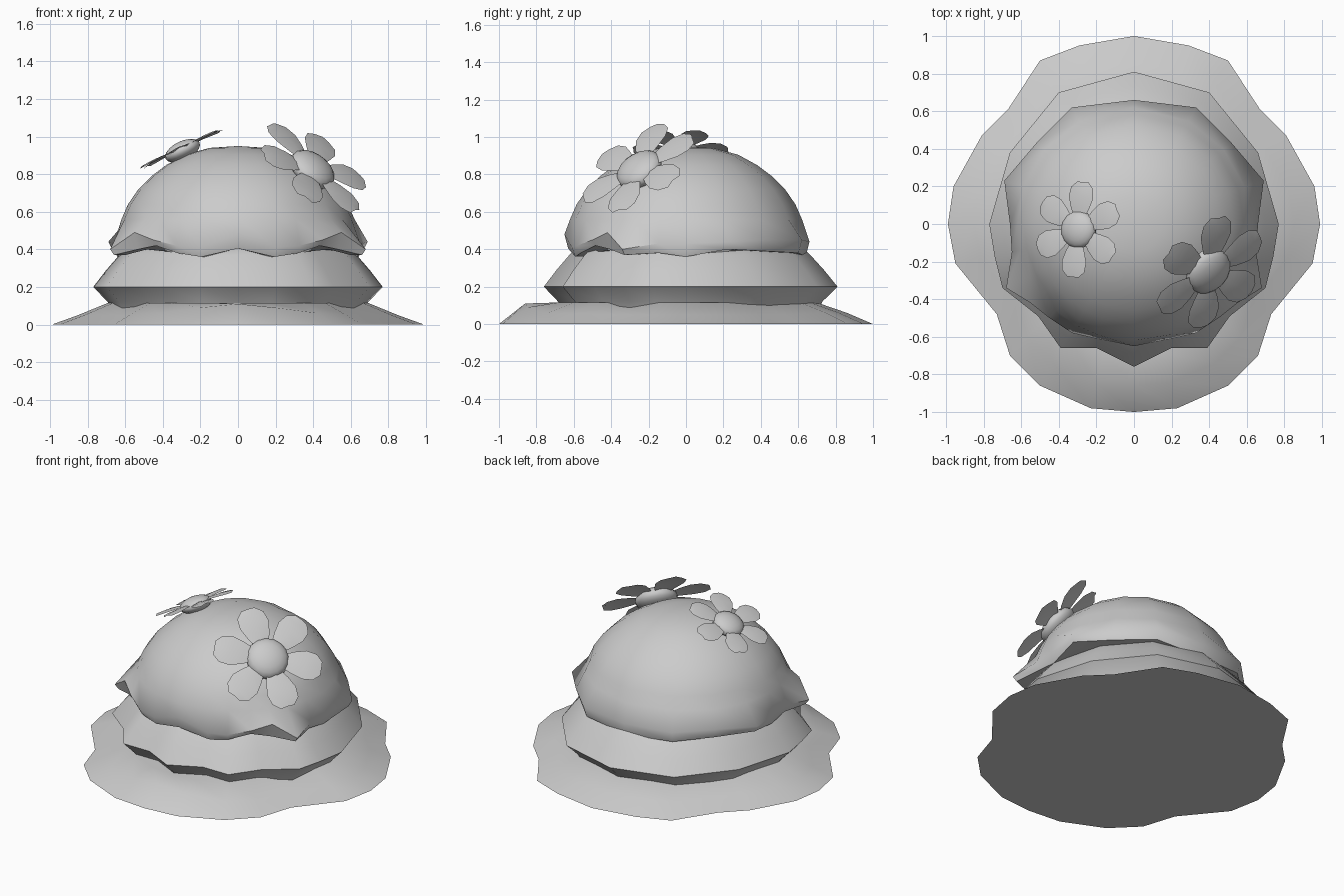
import bpy, bmesh, math
from mathutils import Vector, Matrix

if "Cube" in bpy.data.objects:
    bpy.data.objects.remove(bpy.data.objects["Cube"])

grey = bpy.data.materials.new("plain grey")
grey.diffuse_color = (0.6, 0.6, 0.6, 1)
grey.use_nodes = True
grey.node_tree.nodes["Principled BSDF"].inputs["Base Color"].default_value = grey.diffuse_color


def finish(name, bm, angle=40):
    bmesh.ops.recalc_face_normals(bm, faces=bm.faces)
    mesh = bpy.data.meshes.new(name)
    bm.to_mesh(mesh)
    bm.free()
    mesh.materials.append(grey)
    ob = bpy.data.objects.new(name, mesh)
    bpy.context.collection.objects.link(ob)
    bpy.ops.object.select_all(action='DESELECT')
    ob.select_set(True)
    bpy.context.view_layer.objects.active = ob
    bpy.ops.object.shade_smooth_by_angle(angle=math.radians(angle))
    return ob


def mirrored(half):
    """Close a half outline, listed from back to front, across x = 0."""
    return half + [(-p[0], *p[1:]) for p in half[-2:0:-1]]


def loft(name, rings, angle=40):
    """Skin a stack of rings and cap both ends."""
    bm = bmesh.new()
    loops = [[bm.verts.new(p) for p in ring] for ring in rings]
    n = len(loops[0])
    for a, b in zip(loops, loops[1:]):
        for i in range(n):
            j = (i + 1) % n
            bm.faces.new((a[i], a[j], b[j], b[i]))
    bm.faces.new(loops[0])
    # the top is closed as a fan
    tip = bm.verts.new(sum((v.co for v in loops[-1]), Vector()) / n)
    if name == "dome_icing":
        tip.co = (0, 0, 0.95)
    for i in range(n):
        bm.faces.new((loops[-1][i], loops[-1][(i + 1) % n], tip))
    return finish(name, bm, angle)


# Spreading puddle: x, y, height of the shoulder
puddle = mirrored([(0, 1, .06), (.29, .95, .06), (.5, .87, .06), (.67, .61, .05),
                   (.81, .47, .05), (.96, .2, .05), (.99, 0, .05), (.95, -.21, .05),
                   (.73, -.48, .05), (.66, -.7, .055), (.5, -.86, .06),
                   (.23, -.98, .09), (0, -1, .11)])
loft("puddle", [[(x, y, 0) for x, y, h in puddle],
                [(x * .86, y * .86, h) for x, y, h in puddle],
                [(x * .7, y * .7, .115) for x, y, h in puddle]], 50)

# Middle bulge
bulge = mirrored([(0, .81), (.4, .7), (.66, .38), (.77, 0), (.74, -.18), (.7, -.34),
                  (.51, -.49), (.39, -.66), (.2, -.66), (0, -.76)])
loft("middle_layer", [[(x * s, y * s, z) for x, y in bulge] for s, z in
                      ((.86, .05), (.9, .12), (1, .2), (.91, .29), (.82, .37), (.75, .42))], 50)

# Dome with a dripping lip: x, y, lip height, bottom height
lip = mirrored([(0, .66, .44, .36), (.33, .62, .45, .38), (.52, .43, .45, .39),
                (.69, .23, .44, .40), (.66, 0, .43, .36), (.65, -.15, .43, .38),
                (.68, -.34, .40, .37), (.55, -.42, .49, .40), (.45, -.5, .45, .42),
                (.33, -.58, .42, .38), (.2, -.61, .41, .36), (0, -.65, .48, .405)])


def circle_ring(r, z):
    return [(*(Vector(p[:2]).normalized() * r), z) for p in lip]


loft("dome_icing", [[(x * .88, y * .88, b) for x, y, h, b in lip],
                    [(x * .97, y * .97, b) for x, y, h, b in lip],
                    [(x, y, h) for x, y, h, b in lip]]
     + [circle_ring(r, z) for r, z in ((.62, .56), (.585, .64), (.53, .72), (.46, .79),
                                       (.38, .85), (.28, .905), (.15, .94))], 50)


def flower(name, centre, normal, toward, radius):
    """Six cupped petals around a flattened button."""
    n = Vector(normal).normalized()
    u = Vector(toward)
    u = (u - n * u.dot(n)).normalized()
    v = n.cross(u)
    frame = Matrix.Translation(centre) @ Matrix((u, v, n)).transposed().to_4x4()
    # petal half outline: distance outward, half width
    side = [(.3, .14), (.45, .21), (.66, .275), (.85, .25), (.97, .13)]
    bm = bmesh.new()
    for k in range(6):
        turn = frame @ Matrix.Rotation(k * math.pi / 3, 4, 'Z')
        rows = []
        for d, w in side:
            lift = .05 - .16 * (d - .6) ** 2
            rows.append([bm.verts.new(turn @ (Vector((d, s * w, lift + (0 if s else .03))) * radius))
                         for s in (-1, 0, 1)])
        for a, b in zip(rows, rows[1:]):
            for i in (0, 1):
                bm.faces.new((a[i], b[i], b[i + 1], a[i + 1]))
    finish(name + "_petals", bm)
    bm = bmesh.new()
    bmesh.ops.create_uvsphere(bm, u_segments=16, v_segments=10, radius=radius * .385,
                              matrix=frame @ Matrix.Diagonal((1, 1, .5, 1)))
    finish(name + "_button", bm, 60)


flower("large_flower", (.395, -.25, .825), (.52, -.47, .71), (.05, .24, .15), .345)
flower("small_flower", (-.295, -.03, .925), (-.43, .04, .9), (.02, .18, 0), .262)
